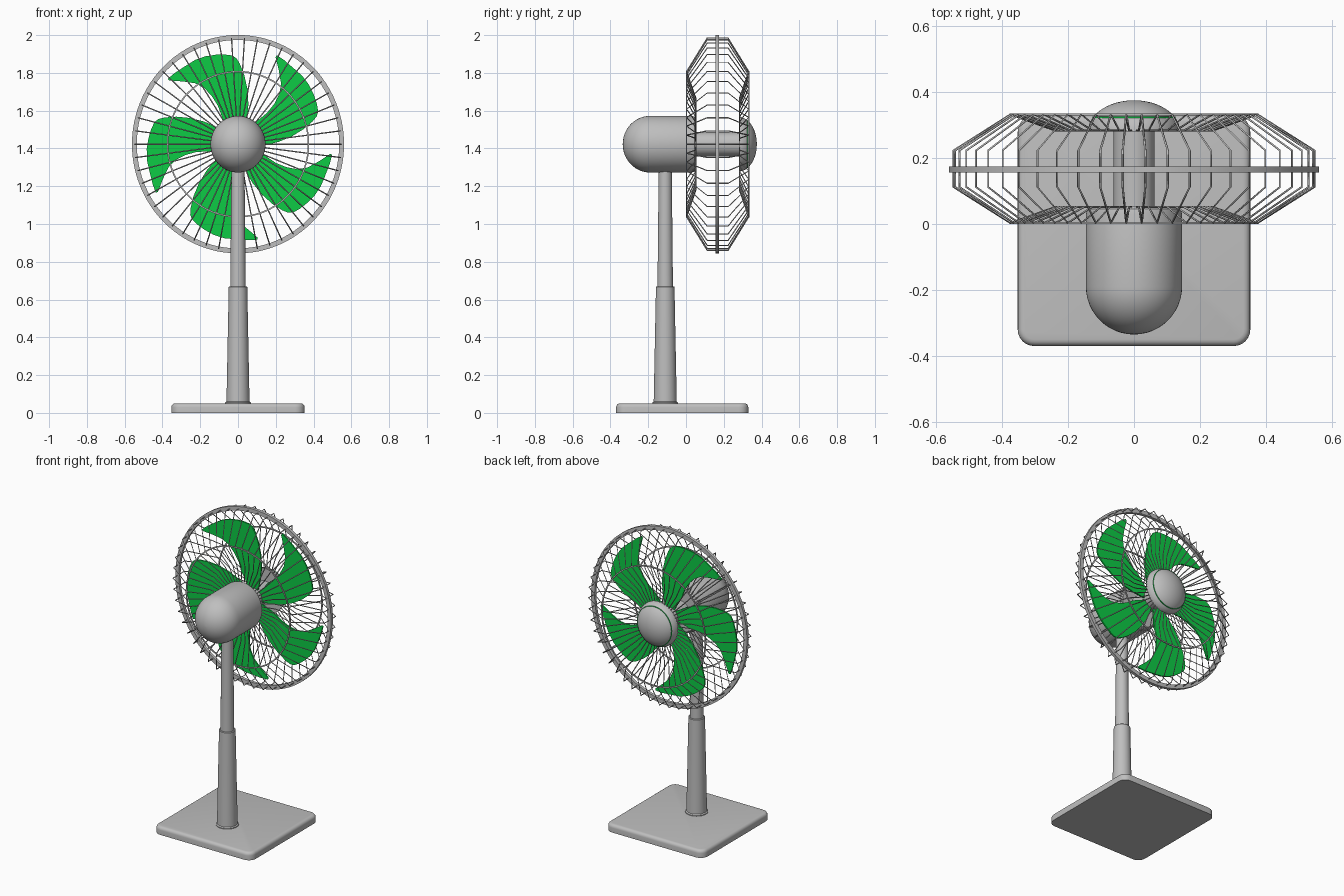
import bpy, bmesh, math
from mathutils import Vector, Matrix

if "Cube" in bpy.data.objects:
    bpy.data.objects.remove(bpy.data.objects["Cube"])

ZC = 1.4225            # height of fan axis
SX, SZ = 0.985, 1.014  # the head is very slightly taller than wide


def material(name, rgb):
    m = bpy.data.materials.new(name)
    m.diffuse_color = (*rgb, 1)
    m.use_nodes = True
    m.node_tree.nodes["Principled BSDF"].inputs["Base Color"].default_value = m.diffuse_color
    return m


GREY = material("grey plastic", (0.52, 0.52, 0.52))
GREEN = material("green blades", (0.004, 0.60, 0.06))


def finish(name, bm, mat, smooth=True):
    bmesh.ops.remove_doubles(bm, verts=bm.verts, dist=1e-5)
    bmesh.ops.recalc_face_normals(bm, faces=bm.faces)
    me = bpy.data.meshes.new(name)
    bm.to_mesh(me)
    bm.free()
    ob = bpy.data.objects.new(name, me)
    bpy.context.collection.objects.link(ob)
    me.materials.append(mat)
    if smooth:
        bpy.ops.object.select_all(action='DESELECT')
        bpy.context.view_layer.objects.active = ob
        ob.select_set(True)
        bpy.ops.object.shade_smooth_by_angle(angle=math.radians(35))
    return ob


def on_head(r, a, y):
    return Vector((SX * r * math.cos(a), y, ZC + SZ * r * math.sin(a)))


def lathe(name, profile, place, mat, closed=False, n=64):
    """Revolve (radius, height) points; place maps (r, angle, h) to space."""
    bm = bmesh.new()
    rings = [[bm.verts.new(place(r, 2 * math.pi * i / n, h)) for i in range(n)]
             for r, h in profile]
    pairs = list(zip(rings, rings[1:]))
    if closed:
        pairs.append((rings[-1], rings[0]))
    for a, b in pairs:
        for i in range(n):
            j = (i + 1) % n
            bm.faces.new((a[i], a[j], b[j], b[i]))
    if not closed:
        bm.faces.new(rings[0])
        bm.faces.new(rings[-1])
    return finish(name, bm, mat)


def on_pole(r, a, z):
    return Vector((r * math.cos(a), -0.11 + r * math.sin(a), z))


# Base plate: rounded square with softened top edge
bm = bmesh.new()
bmesh.ops.create_cube(bm, size=1, matrix=Matrix.Translation((0, -0.02, 0.025))
                      @ Matrix.Diagonal((0.705, 0.70, 0.05, 1)))
corners = [e for e in bm.edges if abs(e.verts[0].co.z - e.verts[1].co.z) > 0.01]
bmesh.ops.bevel(bm, geom=corners, offset=0.05, segments=6, profile=0.5, affect='EDGES')
rim = [e for e in bm.edges if all(v.co.z > 0.049 for v in e.verts)]
bmesh.ops.bevel(bm, geom=rim, offset=0.02, segments=4, profile=0.5, affect='EDGES')
finish("base", bm, GREY)

# Telescopic pole
lathe("lower_pole", [(0.068, 0.045), (0.068, 0.055), (0.061, 0.06), (0.049, 0.667),
                     (0.046, 0.67)], on_pole, GREY, n=32)
lathe("upper_pole", [(0.041, 0.66), (0.034, 1.35)], on_pole, GREY, n=32)

# Motor housing with domed back, and the shaft
dome = [(max(0.148 * math.sin(t), 0.001), -0.19 - 0.145 * math.cos(t))
        for t in [i * math.pi / 24 for i in range(13)]]
lathe("motor_housing", dome + [(0.148, 0.03), (0.144, 0.045), (0.132, 0.055)], on_head, GREY)
lathe("shaft", [(0.063, 0.04), (0.063, 0.29)], on_head, GREY, n=32)

# Front cap with a thin green band
cap = [(max(0.142 * math.cos(t), 0.001), 0.28 + 0.095 * math.sin(t))
       for t in [i * math.pi / 24 for i in range(13)]]
lathe("front_cap", cap, on_head, GREY)
lathe("cap_band", [(0.127, 0.321), (0.127, 0.326)], on_head, GREEN)

# Five swept flat blades
outline = [(-0.03, 0.05), (-0.085, 0.14), (-0.108, 0.20), (-0.14, 0.25), (-0.18, 0.292),
           (-0.23, 0.318), (-0.30, 0.328), (-0.37, 0.332), (-0.377, 0.342), (-0.34, 0.372),
           (-0.28, 0.41), (-0.23, 0.44), (-0.175, 0.459), (-0.12, 0.467), (-0.07, 0.468),
           (-0.03, 0.463), (-0.008, 0.448), (0.01, 0.42), (0.034, 0.36), (0.05, 0.29),
           (0.056, 0.21), (0.05, 0.14), (0.03, 0.05)]
for k in range(5):
    bm = bmesh.new()
    rot = k * math.radians(72)
    face = bm.faces.new([bm.verts.new(on_head(math.hypot(x, z), math.atan2(z, x) + rot, 0.160))
                         for x, z in outline])
    ext = bmesh.ops.extrude_face_region(bm, geom=[face])["geom"]
    bmesh.ops.translate(bm, vec=(0, 0.009, 0),
                        verts=[v for v in ext if isinstance(v, bmesh.types.BMVert)])
    finish(f"blade_{k + 1}", bm, GREEN, smooth=False)

# Guard rim and the two thin guard rings
lathe("guard_rim", [(0.570, 0.156), (0.570, 0.175), (0.544, 0.175), (0.544, 0.156)],
      on_head, GREY, closed=True, n=96)
for name, y in (("rear_guard_ring", 0.003), ("front_guard_ring", 0.332)):
    lathe(name, [(0.383, y - 0.003), (0.383, y + 0.003), (0.375, y + 0.003),
                 (0.375, y - 0.003)], on_head, GREY, closed=True, n=72)

# Guard wires: one bent profile repeated round the axis
half = [(0.09, 0.052), (0.24, 0.052), (0.38, 0.003), (0.555, 0.112)]
path = half + [(r, 0.335 - y) for r, y in reversed(half)]
cu = bpy.data.curves.new("guard_wires", 'CURVE')
cu.dimensions = '3D'
cu.bevel_depth = 0.0033
cu.bevel_resolution = 0
cu.use_fill_caps = True
WIRES = 50
for i in range(WIRES):
    sp = cu.splines.new('POLY')
    sp.points.add(len(path) - 1)
    for p, (r, y) in zip(sp.points, path):
        p.co = (*on_head(r, 2 * math.pi * i / WIRES, y), 1)
cu.materials.append(GREY)
wires = bpy.data.objects.new("guard_wires", cu)
bpy.context.collection.objects.link(wires)
bpy.ops.object.select_all(action='DESELECT')
bpy.context.view_layer.objects.active = wires
wires.select_set(True)
bpy.ops.object.convert(target='MESH')
